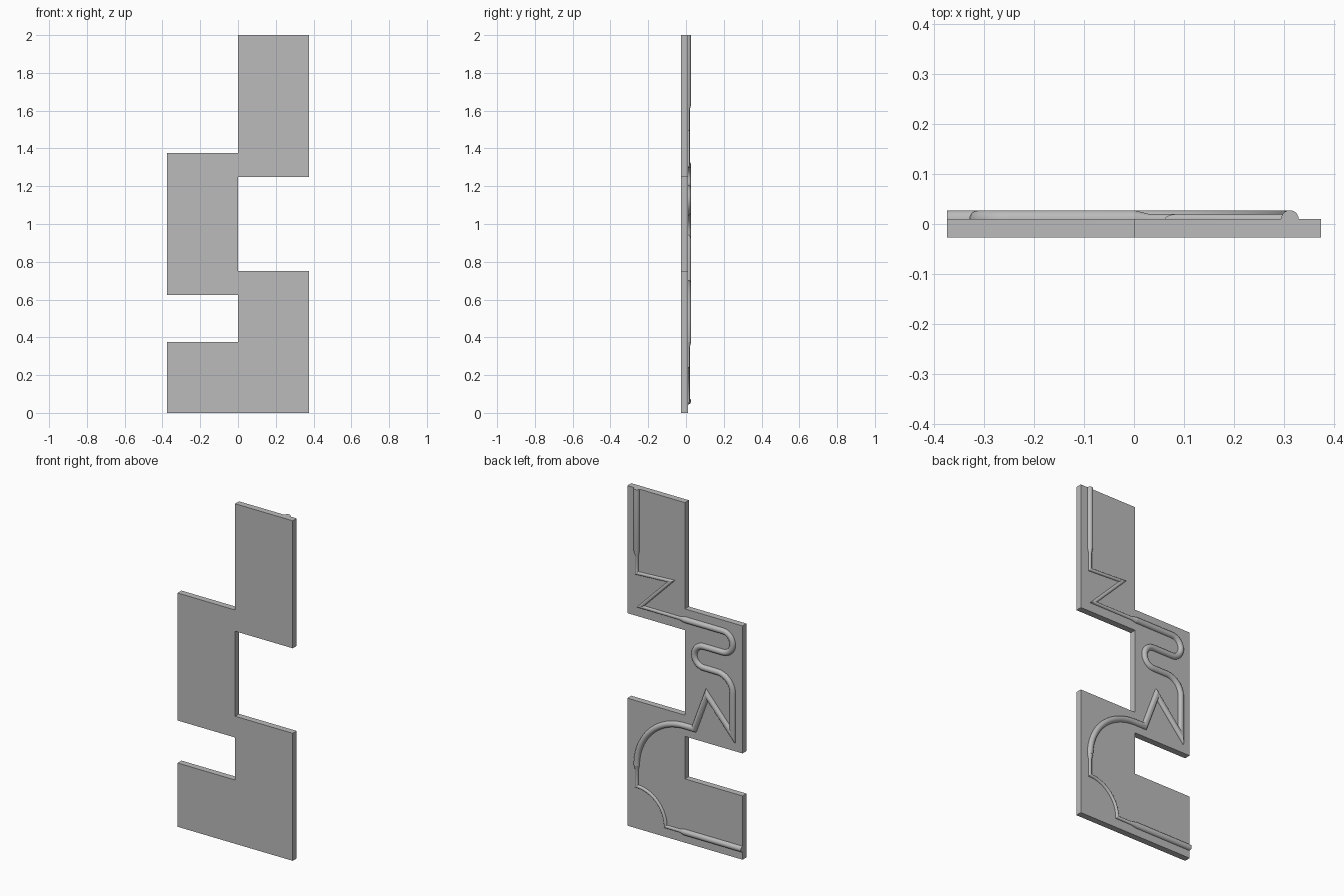
import bpy, bmesh, math
from mathutils import Vector

cube = bpy.data.objects.get("Cube")
if cube:
    bpy.data.objects.remove(cube, do_unlink=True)

FRONT, BACK = -0.027, 0.01     # plate faces along y
WIDE, THIN = 0.0175, 0.01      # channel radii

grey = bpy.data.materials.new("plain_grey")
grey.use_nodes = True
grey.diffuse_color = (0.5, 0.5, 0.5, 1)
grey.node_tree.nodes["Principled BSDF"].inputs["Base Color"].default_value = (0.5, 0.5, 0.5, 1)


def add_object(name, bm):
    bmesh.ops.recalc_face_normals(bm, faces=bm.faces)
    mesh = bpy.data.meshes.new(name)
    bm.to_mesh(mesh)
    bm.free()
    mesh.materials.append(grey)
    obj = bpy.data.objects.new(name, mesh)
    bpy.context.collection.objects.link(obj)
    return obj


def arc(cx, cz, r, start, end, radius, steps=16):
    """Points (x, z, channel radius) along a circular arc, angles in degrees."""
    pts = []
    for i in range(steps + 1):
        a = math.radians(start + (end - start) * i / steps)
        pts.append((cx + r * math.cos(a), cz + r * math.sin(a), radius))
    return pts


def half_round(name, path, sides=14):
    """Sweep a half circle along a path on the back face, with mitred corners."""
    bm = bmesh.new()
    pts = [Vector(p[:2]) for p in path]
    rings = []
    for i, p in enumerate(pts):
        before = (p - pts[i - 1]).normalized() if i else None
        after = (pts[i + 1] - p).normalized() if i < len(pts) - 1 else None
        before, after = before or after, after or before
        n1 = Vector((-before.y, before.x))
        n2 = Vector((-after.y, after.x))
        side = (n1 + n2).normalized()
        side /= max(side.dot(n1), 0.2)
        r = path[i][2]
        ring = []
        for k in range(sides + 1):
            t = math.pi * k / sides
            q = p + side * (r * math.cos(t))
            ring.append(bm.verts.new((q.x, BACK + r * math.sin(t), q.y)))
        rings.append(ring)
    for a, b in zip(rings, rings[1:]):
        for k in range(sides):
            bm.faces.new((a[k], a[k + 1], b[k + 1], b[k]))
    bm.faces.new(rings[0])
    bm.faces.new(rings[-1])
    obj = add_object(name, bm)
    bpy.ops.object.select_all(action='DESELECT')
    obj.select_set(True)
    bpy.context.view_layer.objects.active = obj
    bpy.ops.object.shade_smooth_by_angle(angle=math.radians(30))


# Stepped backing plate
W = 0.375
outline = [(-W, 0), (W, 0), (W, 0.75), (0, 0.75), (0, 1.25), (W, 1.25), (W, 2), (0, 2),
           (0, 1.375), (-W, 1.375), (-W, 0.625), (0, 0.625), (0, 0.375), (-W, 0.375)]
bm = bmesh.new()
face = bm.faces.new([bm.verts.new((x, FRONT, z)) for x, z in outline])
new = bmesh.ops.extrude_face_region(bm, geom=[face])["geom"]
bmesh.ops.translate(bm, vec=(0, BACK - FRONT, 0),
                    verts=[v for v in new if isinstance(v, bmesh.types.BMVert)])
add_object("backing_plate", bm)

E = 0.3125   # outermost channel centre line

# Upper channel: straight, taper, sharp zigzag
half_round("upper_zigzag_channel", [
    (E, 2, WIDE), (E, 1.635, WIDE), (E, 1.605, THIN), (E, 1.503, THIN),
    (0.088, 1.515, THIN), (0.288, 1.3125, THIN), (0.03, 1.3125, THIN), (0, 1.3125, WIDE)])

# Middle channel: serpentine, wide zigzag, quarter bend
bend = 0.0625
middle = [(0, 1.3125, WIDE)]
middle += arc(-0.25, 1.25, bend, 90, 270, WIDE)
middle += arc(-0.125, 1.125, bend, 90, -90, WIDE)
middle += arc(-E + 0.1, 0.9625, 0.1, 90, 180, WIDE)
middle += [(-E, 0.72, WIDE), (-0.145, 0.91, WIDE), (-0.0625, 0.6875, WIDE)]
middle += arc(0, 0.375, E, 90, 0, WIDE, 24)
half_round("serpentine_channel", middle)

# Lower channel: taper, thin inward bend, wide outlet
lower = [(E, 0.375, WIDE), (E, 0.348, THIN)]
lower += arc(E, 0.0625, 0.1875, 90, 180, THIN, 20)
lower += [(0.03, 0.0625, THIN), (0, 0.0625, WIDE), (-W, 0.0625, WIDE)]
half_round("outlet_channel", lower)
